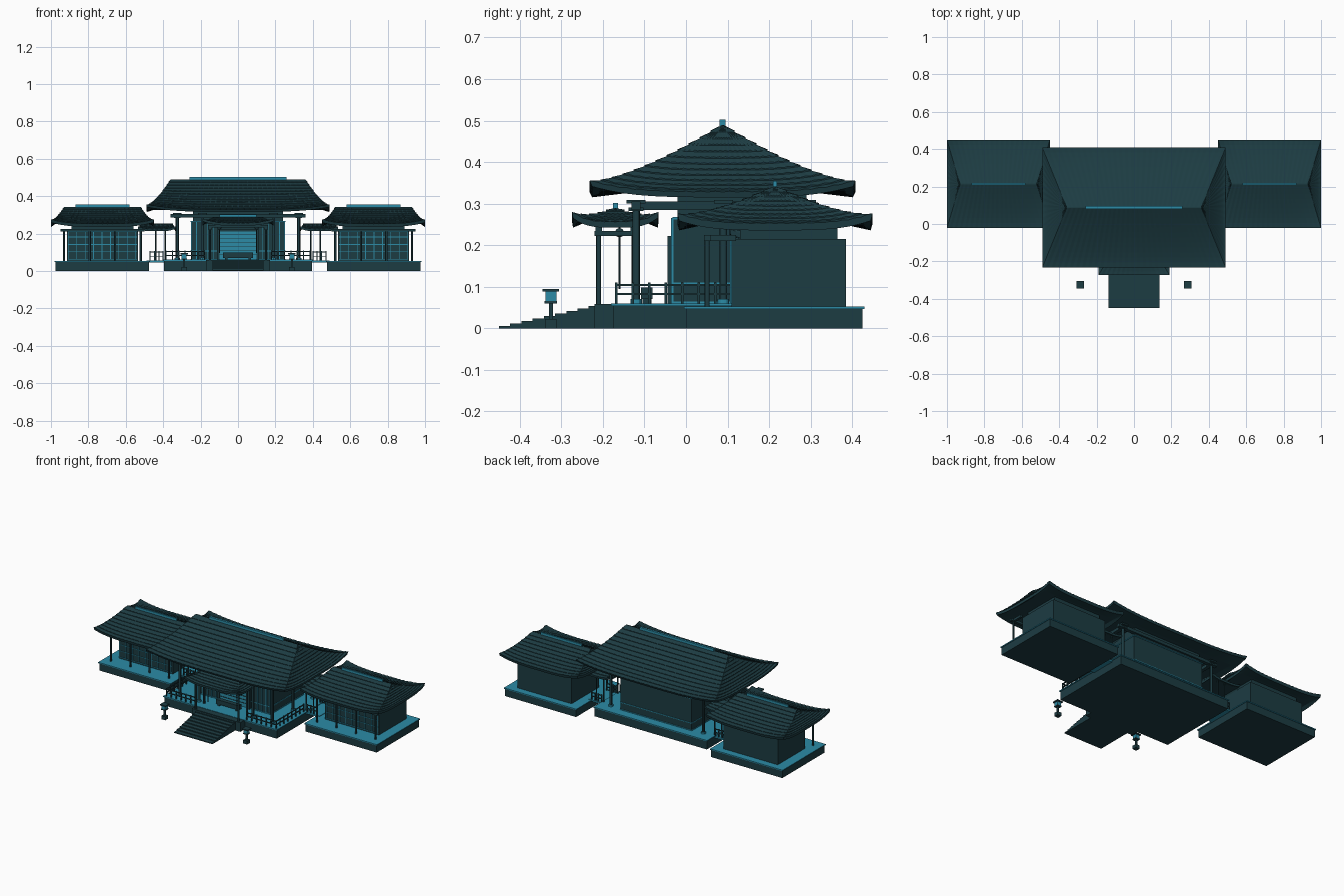
import bpy, bmesh
from mathutils import Matrix

if "Cube" in bpy.data.objects:
    bpy.data.objects.remove(bpy.data.objects["Cube"])


def material(name, rgb):
    m = bpy.data.materials.new(name)
    m.diffuse_color = (*rgb, 1)
    m.use_nodes = True
    m.node_tree.nodes["Principled BSDF"].inputs["Base Color"].default_value = m.diffuse_color
    return m


DARK = material("dark_timber", (0.012, 0.045, 0.055))
TEAL = material("teal_trim", (0.025, 0.26, 0.38))


def finish(name, bm, mat):
    bmesh.ops.recalc_face_normals(bm, faces=bm.faces)
    me = bpy.data.meshes.new(name)
    bm.to_mesh(me)
    bm.free()
    me.materials.append(mat)
    ob = bpy.data.objects.new(name, me)
    bpy.context.collection.objects.link(ob)
    return ob


def boxes(name, items, mat, mirror=False):
    """items: (x0, x1, y0, y1, z0, z1); mirror repeats them at -x"""
    bm = bmesh.new()
    for x0, x1, y0, y1, z0, z1 in items:
        for s in ((1, -1) if mirror else (1,)):
            m = Matrix.Translation((s * (x0 + x1) / 2, (y0 + y1) / 2, (z0 + z1) / 2))
            m = m @ Matrix.Diagonal((x1 - x0, y1 - y0, z1 - z0, 1))
            bmesh.ops.create_cube(bm, size=1, matrix=m)
    return finish(name, bm, mat)


def posts(name, items, mat, sides=12):
    """items: (x, y, z0, z1, radius), mirrored across x"""
    bm = bmesh.new()
    for x, y, z0, z1, r in items:
        for s in (1, -1):
            bmesh.ops.create_cone(bm, cap_ends=True, segments=sides, radius1=r, radius2=r, depth=z1 - z0,
                                  matrix=Matrix.Translation((s * x, y, (z0 + z1) / 2)))
    ob = finish(name, bm, mat)
    bpy.context.view_layer.objects.active = ob
    ob.select_set(True)
    bpy.ops.object.shade_smooth_by_angle()
    ob.select_set(False)


def roof(name, cx, cy, hx, hy, rx, ze, zr, lift, th, courses, nx, ny):
    """Hipped roof with overlapping tile courses and upturned corners"""
    bm = bmesh.new()
    uv = [(-1 + 2 * i / nx, -1) for i in range(nx)] + [(1, -1 + 2 * i / ny) for i in range(ny)]
    uv += [(-u, -v) for u, v in uv]

    def ring(t, dz, lip=0.0, flat=False):
        ax, ay = hx + (rx - hx) * t, hy * (1 - t) + 0.002 * t
        out = []
        for i, (u, v) in enumerate(uv):
            z = ze + dz + lip * (0.5 + 0.5 * (i % 2))
            if not flat:
                z += (zr - ze) * t ** 1.25 + lift * abs(u * v) ** 3.5 * (1 - t) ** 2
            out.append(bm.verts.new((cx + ax * u, cy + ay * v, z)))
        return out

    rings = [ring(0.3, 0.0, flat=True), ring(0.02, -th)]
    for k in range(courses):
        rings += [ring(k / courses, 0, 0.004), ring((k + 1) / courses, 0)]
    n = len(uv)
    for a, b in zip(rings, rings[1:]):
        for i in range(n):
            j = (i + 1) % n
            bm.faces.new((a[i], a[j], b[j], b[i]))
    bm.faces.new(rings[0])
    bm.faces.new(rings[-1])
    return finish(name, bm, DARK)


def railing(name, x0, y0, x1, y1, z, n):
    """Mirrored straight railing along x or y"""
    w = 0.003
    xa, xb, ya, yb = min(x0, x1), max(x0, x1), min(y0, y1), max(y0, y1)
    parts = [(xa - w, xb + w, ya - w, yb + w, z + h, z + h + 0.005) for h in (0.02, 0.042)]
    for i in range(n + 1):
        x, y = x0 + (x1 - x0) * i / n, y0 + (y1 - y0) * i / n
        parts.append((x - w, x + w, y - w, y + w, z, z + 0.05))
    boxes(name, parts, DARK, True)


# Platforms with teal floor slabs
boxes("main_platform", [(-0.395, 0.395, -0.175, 0.355, 0, 0.054)], DARK)
boxes("main_floor", [(-0.40, 0.40, -0.18, 0.36, 0.054, 0.06)], TEAL)
boxes("wing_platform", [(0.475, 0.975, 0, 0.425, 0, 0.047)], DARK, True)
boxes("wing_floor", [(0.47, 0.98, -0.005, 0.43, 0.047, 0.053)], TEAL, True)
boxes("corridor_floor", [(0.38, 0.49, 0.12, 0.28, 0.046, 0.056)], TEAL, True)

# Front stairs and porch floor
boxes("front_stairs", [(-0.135, 0.135, -0.45 + 0.027 * i, -0.17, 0.006 * i, 0.006 * (i + 1)) for i in range(9)], DARK)
boxes("porch_floor", [(-0.17, 0.17, -0.22, -0.17, 0, 0.058)], DARK)

# Roofs and their ridge caps
roof("main_roof", 0, 0.088, 0.49, 0.32, 0.36, 0.326, 0.489, 0.027, 0.012, 12, 60, 36)
roof("porch_roof", 0, -0.17, 0.19, 0.104, 0.13, 0.254, 0.289, 0.024, 0.012, 5, 28, 16)
for s, side in ((1, "right"), (-1, "left")):
    roof(side + "_wing_roof", s * 0.725, 0.214, 0.275, 0.235, 0.205, 0.25, 0.341, 0.024, 0.015, 9, 40, 32)
    roof(side + "_corridor_roof", s * 0.435, 0.2, 0.10, 0.095, 0.085, 0.222, 0.254, 0.014, 0.01, 4, 16, 16)
boxes("main_ridge_cap", [(-0.26, 0.26, 0.081, 0.095, 0.484, 0.502)], TEAL)
boxes("porch_ridge_cap", [(-0.10, 0.10, -0.176, -0.164, 0.285, 0.302)], TEAL)
boxes("wing_ridge_cap", [(0.58, 0.87, 0.209, 0.219, 0.338, 0.355)], TEAL, True)

# Main hall: walls, wainscot strip, beams, brackets
boxes("main_hall_walls", [(-0.25, 0.25, -0.03, 0.30, 0.06, 0.268)], DARK)
boxes("main_wall_trim", [(-0.253, 0.253, -0.033, 0.303, z, z + 0.005) for z in (0.06, 0.105)]
      + [(-0.253, 0.253, -0.033, 0.303, 0.262, 0.268)], TEAL)
boxes("main_beams", [(-0.36, 0.36, y - 0.011, y + 0.011, 0.285, 0.305) for y in (-0.12, 0.29)]
      + [(s * 0.325 - 0.011, s * 0.325 + 0.011, -0.13, 0.30, 0.285, 0.305) for s in (1, -1)], DARK)
boxes("main_ceiling", [(-0.24, 0.24, -0.02, 0.29, 0.268, 0.325)], DARK)
cols = [(x, -0.12) for x in (0.325, 0.19)] + [(0.325, 0.09), (0.325, 0.29)]
posts("main_columns", [(x, y, 0.06, 0.29, 0.009) for x, y in cols], DARK)
posts("column_bases", [(x, y, 0.06, 0.07, 0.014) for x, y in cols], TEAL)
boxes("column_brackets", [(x - w, x + w, y - w, y + w, 0.30 - h, 0.309 - h)
                          for x, y in cols for w, h in ((0.018, 0.018), (0.023, 0.0))], DARK, True)

# Main doors and front lattice
boxes("main_door", [(-0.1, 0.1, -0.037, -0.03, 0.065, 0.21)], TEAL)
boxes("door_slats", [(-0.1, 0.1, -0.04, -0.034, 0.085 + 0.022 * i, 0.088 + 0.022 * i) for i in range(6)], DARK)
boxes("door_frame", [(0.1, 0.112, -0.045, -0.03, 0.06, 0.222), (0, 0.112, -0.045, -0.03, 0.21, 0.222)], DARK, True)
boxes("front_mullions", [(x, x + 0.004, -0.036, -0.03, 0.06, 0.265) for x in (0.13, 0.16, 0.19, 0.22, 0.247)], TEAL, True)

# Offering box and its slats
boxes("offering_box", [(-0.08, 0.08, -0.108, -0.08, 0.07, 0.098), (-0.07, -0.055, -0.105, -0.083, 0.06, 0.07),
                       (0.055, 0.07, -0.105, -0.083, 0.06, 0.07)], DARK)

# Porch posts, beams and hanging globes
posts("porch_posts", [(0.15, y, 0.058, 0.245, 0.006) for y in (-0.21, -0.125)], DARK)
boxes("porch_beams", [(0.14, 0.16, -0.22, -0.115, 0.222, 0.234)], DARK, True)
boxes("porch_front_beam", [(-0.16, 0.16, y - 0.008, y + 0.008, 0.232, 0.246) for y in (-0.21, -0.125)], DARK)
posts("globe_cords", [(0.1, -0.16, 0.095, 0.25, 0.0025)], DARK, 8)
bm = bmesh.new()
for s in (1, -1):
    bmesh.ops.create_uvsphere(bm, u_segments=12, v_segments=8, radius=0.011,
                              matrix=Matrix.Translation((s * 0.1, -0.16, 0.23)))
finish("hanging_globes", bm, DARK)

# Wings: rooms, beams, veranda columns, lattice windows
boxes("wing_rooms", [(0.535, 0.915, 0.11, 0.385, 0.053, 0.215), (0.56, 0.89, 0.13, 0.365, 0.215, 0.25)], DARK, True)
boxes("wing_beams", [(0.50, 0.95, 0.043, 0.059, 0.21, 0.225)]
      + [(x - 0.007, x + 0.007, 0.045, 0.12, 0.21, 0.225) for x in (0.52, 0.93)], DARK, True)
posts("wing_columns", [(x, 0.051, 0.053, 0.215, 0.006) for x in (0.52, 0.657, 0.793, 0.93)], DARK)
boxes("wing_lattice", [(x, x + 0.004, 0.106, 0.111, 0.06, 0.21) for x in [0.545 + 0.045 * i for i in range(9)]]
      + [(0.54, 0.91, 0.106, 0.111, z, z + 0.003) for z in (0.06, 0.10, 0.14, 0.18, 0.207)], TEAL, True)

# Corridor posts and railings
posts("corridor_posts", [(x, y, 0.05, 0.22, 0.004) for x in (0.39, 0.44) for y in (0.13, 0.27)], DARK, 8)
railing("corridor_front_rail", 0.40, 0.125, 0.47, 0.125, 0.056, 3)
railing("corridor_back_rail", 0.40, 0.275, 0.47, 0.275, 0.056, 3)
railing("platform_front_rail", 0.18, -0.168, 0.385, -0.168, 0.06, 6)
railing("platform_side_rail", 0.385, -0.168, 0.385, 0.11, 0.06, 7)

# Standing stone lanterns
X, Y = 0.288, -0.325
boxes("lantern_stand", [(X - w, X + w, Y - w, Y + w, a, b) for w, a, b in
      ((0.014, 0, 0.022), (0.005, 0.022, 0.06), (0.015, 0.06, 0.066), (0.02, 0.088, 0.095))], DARK, True)
boxes("lantern_light", [(X - 0.013, X + 0.013, Y - 0.013, Y + 0.013, 0.066, 0.088)], TEAL, True)
